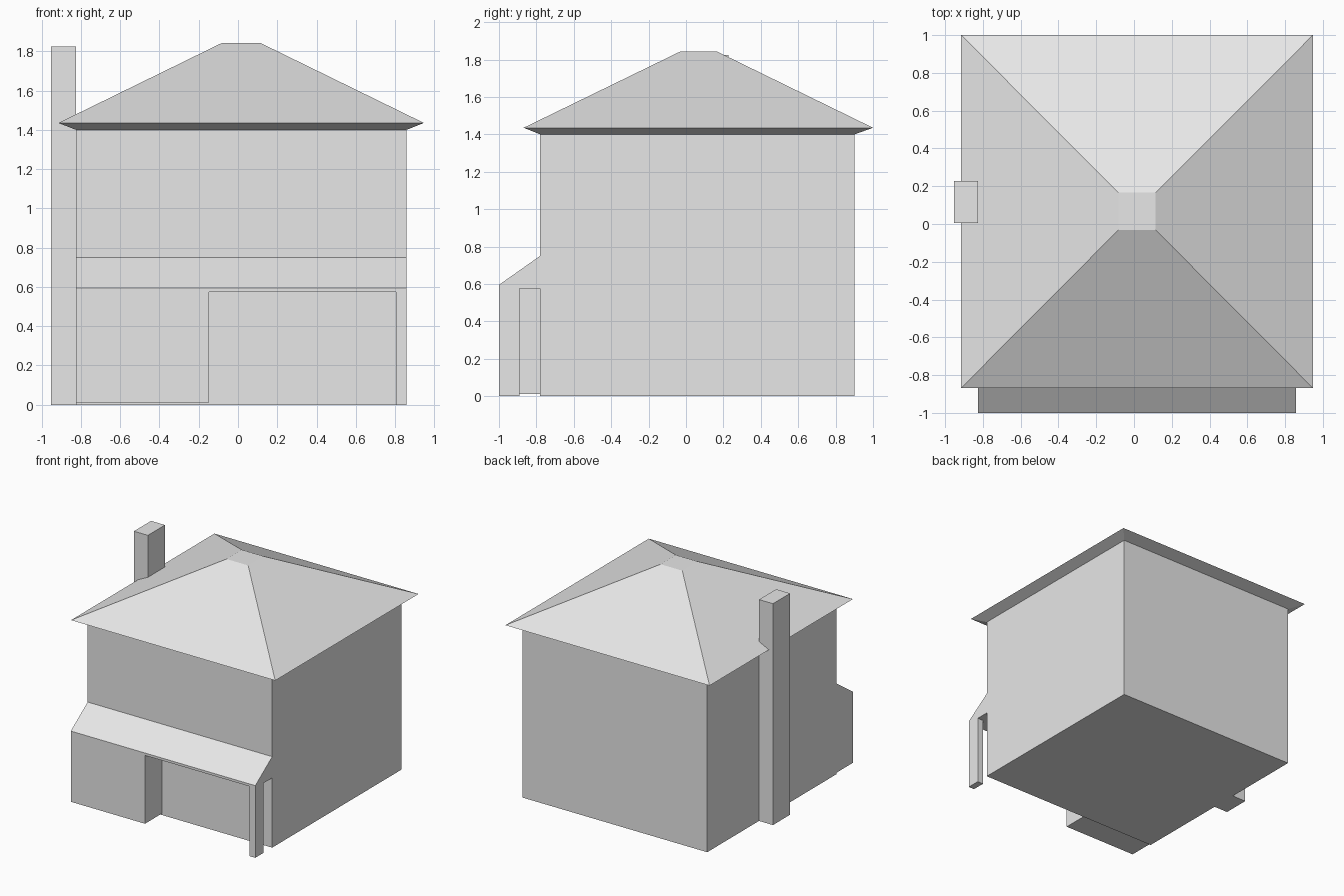
import bpy
import bmesh

cube = bpy.data.objects.get("Cube")
if cube:
    bpy.data.objects.remove(cube, do_unlink=True)

# Single plain grey finish
GREY = (0.8, 0.8, 0.8, 1.0)
grey = bpy.data.materials.new("plain_grey")
grey.use_nodes = True
grey.diffuse_color = GREY
for node in grey.node_tree.nodes:
    if node.type == 'BSDF_PRINCIPLED':
        node.inputs["Base Color"].default_value = GREY


def loft(name, rings):
    """Closed solid through a stack of matching point rings."""
    bm = bmesh.new()
    loops = [[bm.verts.new(p) for p in ring] for ring in rings]
    count = len(loops[0])
    for low, high in zip(loops, loops[1:]):
        for i in range(count):
            j = (i + 1) % count
            bm.faces.new((low[i], low[j], high[j], high[i]))
    bm.faces.new(loops[0][::-1])
    bm.faces.new(loops[-1])
    bmesh.ops.recalc_face_normals(bm, faces=bm.faces[:])
    mesh = bpy.data.meshes.new(name)
    bm.to_mesh(mesh)
    bm.free()
    mesh.materials.append(grey)
    obj = bpy.data.objects.new(name, mesh)
    bpy.context.collection.objects.link(obj)
    return obj


def rect(x, y, z):
    return [(x[0], y[0], z), (x[1], y[0], z), (x[1], y[1], z), (x[0], y[1], z)]


def box(name, x, y, z):
    return loft(name, [rect(x, y, z[0]), rect(x, y, z[1])])


WALL_X, WALL_Y = (-0.825, 0.858), (-0.78, 0.902)
WALL_TOP = 1.40
PORCH_FRONT, PORCH_CEILING = -1.0, 0.575

# Main house block
box("house_walls", WALL_X, WALL_Y, (0, WALL_TOP))

# Hipped roof with sloping soffit and small flat top
loft("hip_roof", [
    rect(WALL_X, WALL_Y, WALL_TOP),
    rect((-0.915, 0.947), (-0.868, 1.0), 1.435),
    rect((-0.083, 0.115), (-0.032, 0.167), 1.842),
])

# Porch roof, a lean-to profile run across the front
porch_profile = [(PORCH_FRONT, PORCH_CEILING), (WALL_Y[0], PORCH_CEILING),
                 (WALL_Y[0], 0.75), (PORCH_FRONT, 0.595)]
loft("porch_roof", [[(x, y, z) for y, z in porch_profile] for x in WALL_X])

# Enclosed side of the porch and the corner post
box("porch_room", (WALL_X[0], -0.148), (PORCH_FRONT, WALL_Y[0]), (0.012, PORCH_CEILING))
box("porch_post", (0.804, WALL_X[1]), (PORCH_FRONT, -0.89), (0, PORCH_CEILING))

# Chimney against the side wall
box("chimney", (-0.952, WALL_X[0]), (0.004, 0.227), (0, 1.825))
